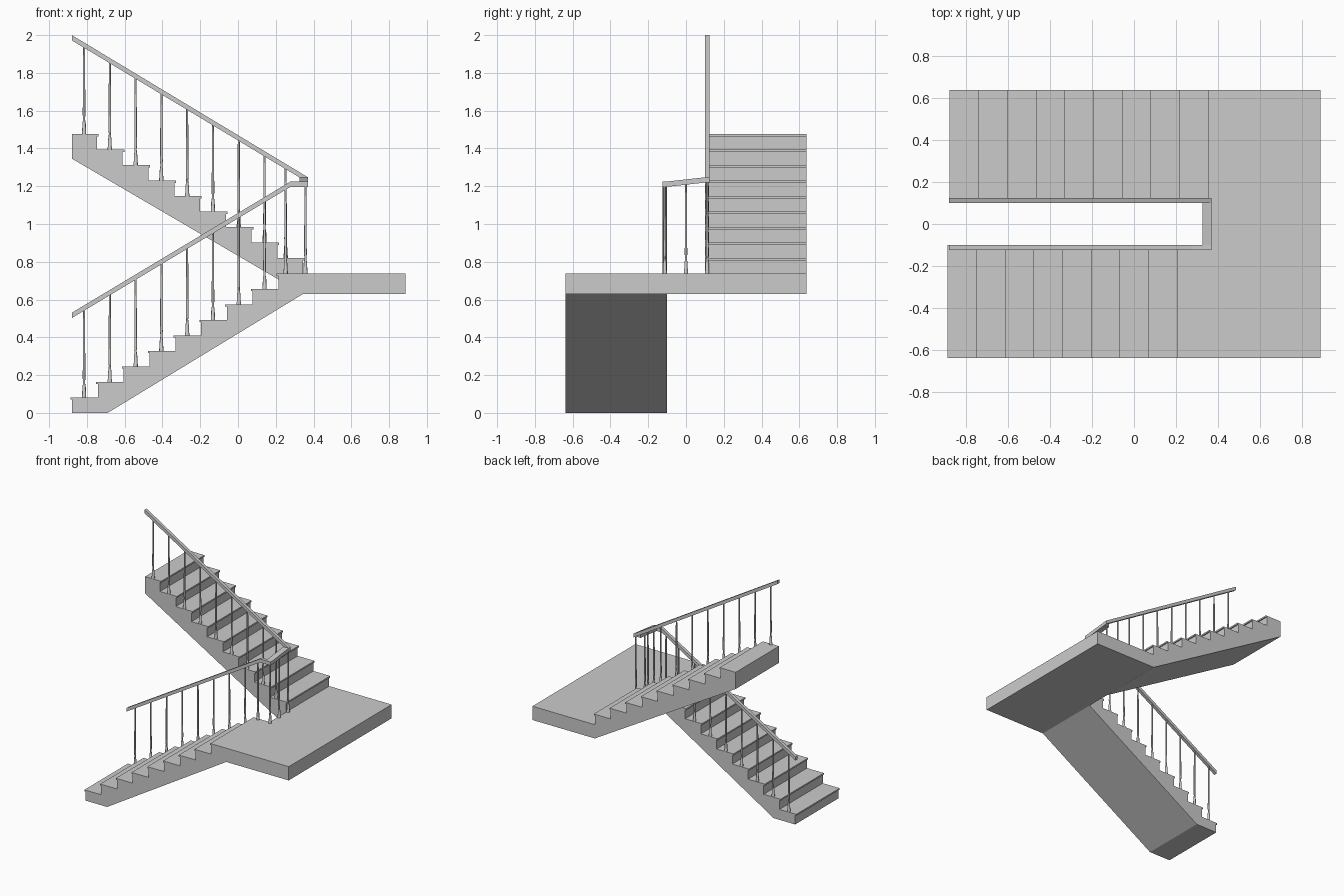
import bpy, bmesh, math

if "Cube" in bpy.data.objects:
    bpy.data.objects.remove(bpy.data.objects["Cube"])

RISE, GOING, N = 0.082, 0.1365, 9
INNER, OUTER, EDGE = 0.10, 0.638, 0.345   # flight sides, landing edge
LAND, SOFFIT, END = 0.738, 0.63, 0.887
RAIL_Y, HALF_W, RAIL_H = 0.112, 0.0125, 0.028


def finish(name, bm):
    bmesh.ops.recalc_face_normals(bm, faces=bm.faces)
    me = bpy.data.meshes.new(name)
    bm.to_mesh(me)
    bm.free()
    ob = bpy.data.objects.new(name, me)
    bpy.context.collection.objects.link(ob)
    return ob


def extrude_profile(name, pts, y0, y1):
    """Closed x-z outline extruded along y."""
    bm = bmesh.new()
    face = bm.faces.new([bm.verts.new((x, y0, z)) for x, z in pts])
    res = bmesh.ops.extrude_face_region(bm, geom=[face])
    for v in res["geom"]:
        if isinstance(v, bmesh.types.BMVert):
            v.co.y = y1
    return finish(name, bm)


def steps(x, z, d, count):
    """Stepped outline with a small nosing; d is the climbing direction."""
    pts = []
    for i in range(count):
        r = x + d * GOING * i
        top = z + RISE * (i + 1)
        pts += [(r, top - 0.012), (r - d * 0.009, top - 0.012), (r - d * 0.009, top)]
        if i < count - 1:
            pts.append((r + d * GOING, top))
    return pts


def baluster(name, x, y, z0, z1):
    """Turned baluster: heavy foot, slim shaft, small swelling."""
    h = z1 - z0
    prof = [(0.0115, 0), (0.0115, 0.012), (0.010, 0.016), (0.009, 0.055), (0.0065, 0.068),
            (0.0055, 0.085), (0.0072, 0.10), (0.0065, 0.2), (0.0052, h)]
    n = 10
    bm = bmesh.new()
    rings = [[bm.verts.new((x + r * math.cos(2 * math.pi * k / n),
                            y + r * math.sin(2 * math.pi * k / n), z0 + z))
              for k in range(n)] for r, z in prof]
    for a, b in zip(rings, rings[1:]):
        for k in range(n):
            bm.faces.new((a[k], a[(k + 1) % n], b[(k + 1) % n], b[k]))
    bm.faces.new(rings[0])
    bm.faces.new(rings[-1])
    ob = finish(name, bm)
    for o in bpy.context.selected_objects:
        o.select_set(False)
    ob.select_set(True)
    bpy.context.view_layer.objects.active = ob
    bpy.ops.object.shade_smooth_by_angle(angle=math.radians(40))


# Lower flight, ending in a level strip against the landing
extrude_profile("lower_flight", [(-0.69, 0), (-0.878, 0)] + steps(-0.878, 0, 1, N)
                + [(EDGE, LAND), (EDGE, SOFFIT)], -OUTER, -INNER)

# Landing slab
extrude_profile("landing", [(EDGE, SOFFIT), (END, SOFFIT), (END, LAND), (EDGE, LAND)],
                -OUTER, OUTER)

# Upper flight, climbing back
extrude_profile("upper_flight", [(EDGE, SOFFIT)] + steps(EDGE, LAND, -1, N)
                + [(-0.878, LAND + N * RISE), (-0.878, 1.345)], INNER, OUTER)


# Handrails
def rail_top_lower(x):
    return min(0.53 + (x + 0.88) * 0.6, 1.225)


def rail_top_upper(x):
    return 2.0 - (x + 0.88) * 0.602


def handrail(name, path, y):
    extrude_profile(name, path + [(x, z - RAIL_H) for x, z in reversed(path)],
                    y - HALF_W, y + HALF_W)


handrail("lower_handrail", [(x, rail_top_lower(x)) for x in (-0.88, 0.278, 0.37)], -RAIL_Y)
handrail("upper_handrail", [(x, rail_top_upper(x)) for x in (-0.88, 0.37)], RAIL_Y)

# Sloping link rail across the stairwell
link = extrude_profile("link_handrail", [(0.325, 1.197), (0.37, 1.197), (0.37, 1.225),
                                         (0.325, 1.225)], -RAIL_Y + HALF_W, RAIL_Y - HALF_W)
for v in link.data.vertices:
    if v.co.y > 0:
        v.co.z += 0.022

# Balusters, one per tread
for i in range(N):
    x = -0.815 + i * GOING if i < N - 1 else 0.252
    baluster(f"lower_baluster_{i}", x, -RAIL_Y, RISE * (i + 1), rail_top_lower(x) - 0.02)
    baluster(f"upper_baluster_{i}", x, RAIL_Y, LAND + RISE * (N - i), rail_top_upper(x) - 0.02)

# Landing balusters
for i, y in enumerate((-RAIL_Y, 0, RAIL_Y)):
    baluster(f"landing_baluster_{i}", 0.357, y, LAND, 1.21 + 0.012 * i)
